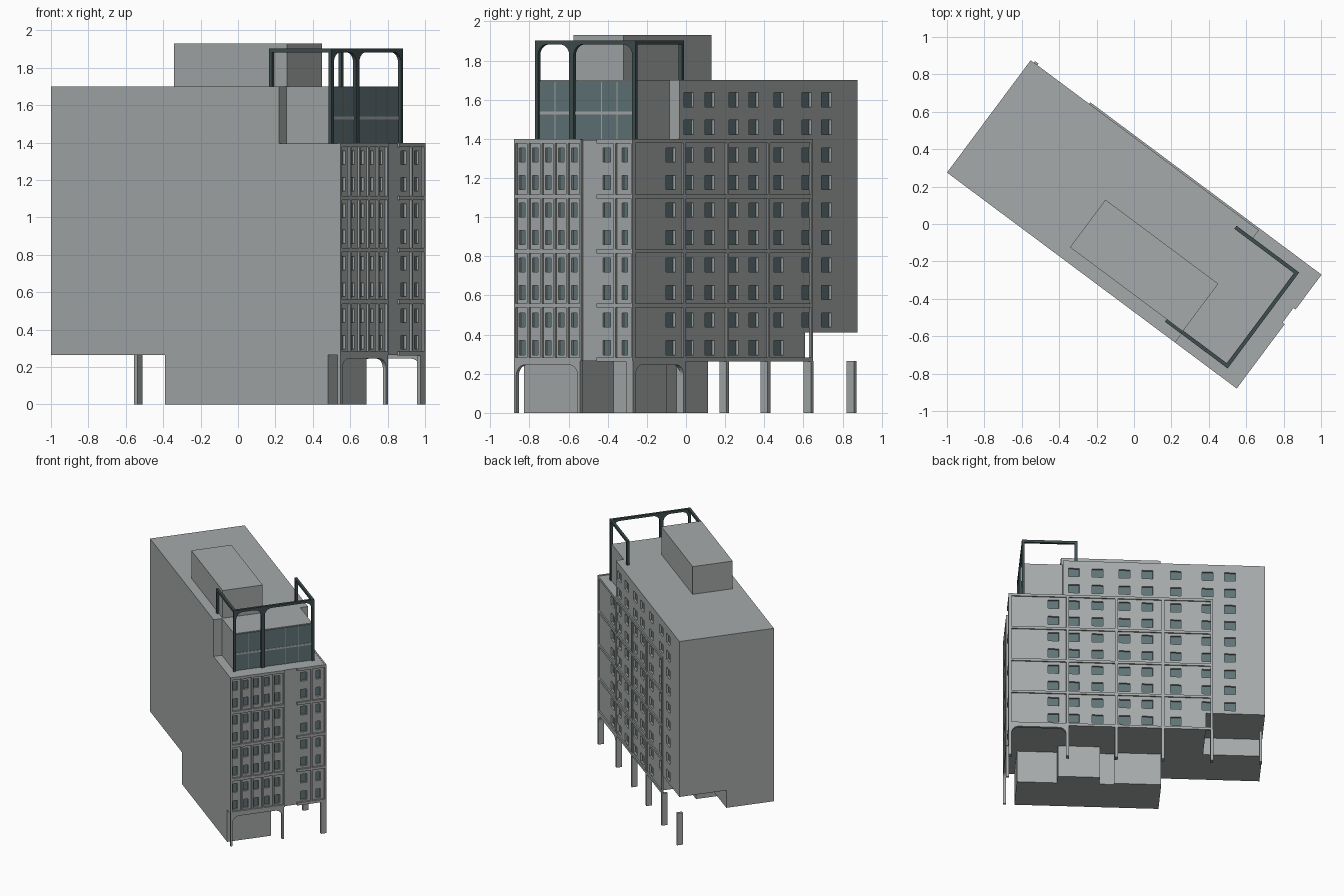
import bpy, bmesh, math
from mathutils import Matrix, Vector

if "Cube" in bpy.data.objects:
    bpy.data.objects.remove(bpy.data.objects["Cube"])

ROT = Matrix.Rotation(math.radians(-36.7), 4, 'Z')   # building is turned on its site


def mat(name, rgb):
    m = bpy.data.materials.new(name)
    m.diffuse_color = (*rgb, 1)
    m.use_nodes = True
    m.node_tree.nodes["Principled BSDF"].inputs["Base Color"].default_value = m.diffuse_color
    return m


WALL = mat("concrete_grey", (0.38, 0.40, 0.40))
GLASS = mat("blue_grey_glass", (0.12, 0.175, 0.185))
STEEL = mat("dark_steel", (0.05, 0.075, 0.078))


class Part:
    """Collects boxes and prisms in local u (length), v (width), z."""

    def __init__(self):
        self.bm = bmesh.new()

    def prism(self, pts, axis, a, b):
        # axis 'u': pts are (v, z); axis 'v': pts are (u, z)
        def place(p, d):
            return (d, p[0], p[1]) if axis == 'u' else (p[0], d, p[1])
        lo = [self.bm.verts.new(place(p, a)) for p in pts]
        hi = [self.bm.verts.new(place(p, b)) for p in pts]
        n = len(pts)
        faces = [self.bm.faces.new(lo), self.bm.faces.new(hi)]
        for i in range(n):
            j = (i + 1) % n
            faces.append(self.bm.faces.new((lo[i], lo[j], hi[j], hi[i])))
        return faces

    def box(self, u0, u1, v0, v1, z0, z1):
        return self.prism([(u0, z0), (u1, z0), (u1, z1), (u0, z1)], 'v', v0, v1)

    def fillet(self, axis, a, b, corner, side, z, r):
        # rounded bracket under a beam; side = +1 opens towards larger coordinate
        pts = [(corner, z)]
        for i in range(7):
            t = math.pi / 2 * i / 6
            pts.append((corner + side * r * (1 - math.cos(t)), z - r * (1 - math.sin(t))))
        self.prism(pts, axis, a, b)

    def build(self, name, *mats):
        bmesh.ops.recalc_face_normals(self.bm, faces=self.bm.faces)
        self.bm.transform(ROT)
        me = bpy.data.meshes.new(name)
        self.bm.to_mesh(me)
        self.bm.free()
        for m in mats:
            me.materials.append(m)
        ob = bpy.data.objects.new(name, me)
        bpy.context.collection.objects.link(ob)
        return ob


# main tower with stepped front terrace
EU, EV = 0.952, 0.372
tower = Part()
tower.prism([(-0.966, 0.265), (EU, 0.265), (EU, 1.395), (0.555, 1.395),
             (0.555, 1.70), (-0.966, 1.70)], 'v', -0.377, EV)
tower = tower.build("tower", WALL, GLASS)

# window recesses and the raised rear corner
cut = Part()
cut.box(-1.1, -0.52, 0.0, 0.6, 0.1, 0.41)


def window(u0, u1, v0, v1, z, axis):
    faces = cut.box(u0, u1, v0, v1, z - 0.036, z + 0.036)
    k = 0 if axis == 'u' else 1
    min(faces, key=lambda f: f.calc_center_median()[k]).material_index = 1


side_u = [0.629, 0.475, 0.296, 0.092, -0.079, -0.293, -0.532, -0.702]
rows = [1.60 - 0.1408 * i for i in range(10)]
BAY = 0.417 / 5
for r, z in enumerate(rows):
    for i, u in enumerate(side_u):
        if (r < 2 and i == 0) or (r == 9 and i > 5):
            continue
        window(u - 0.041, u + 0.041, EV - 0.015, EV + 0.05, z, 'v')
    if r >= 2:
        centres = [(-0.377 + BAY * (i + 0.5), 0.018) for i in range(5)]
        for v, h in centres + [(0.205, 0.025), (0.32, 0.018)]:
            window(EU - 0.015, EU + 0.05, v - h, v + h, z, 'u')
cutter = cut.build("window_cutter", WALL, GLASS)
cutter.hide_render = True
mod = tower.modifiers.new("openings", 'BOOLEAN')
mod.object = cutter
mod.operation = 'DIFFERENCE'
mod.solver = 'EXACT'
bpy.context.view_layer.objects.active = tower
bpy.ops.object.modifier_apply(modifier=mod.name)
bpy.data.objects.remove(cutter)

# lounge on the terrace with a glazed end
lounge = Part()
lounge.box(0.555, 0.842, -0.31, 0.31, 1.395, 1.70)
lounge.build("lounge", WALL)
pane = Part()
pane.box(0.842, 0.848, -0.305, 0.305, 1.395, 1.695)
pane.build("lounge_glazing", GLASS)
bars = Part()
bars.box(0.848, 0.851, -0.305, 0.305, 1.525, 1.54)
for v in (-0.2, 0.096, 0.195):
    bars.box(0.848, 0.851, v - 0.002, v + 0.002, 1.395, 1.695)
bars.build("lounge_mullions", WALL)

# rooftop plant room
plant = Part()
plant.box(-0.20, 0.552, -0.304, 0.013, 1.70, 1.93)
plant.build("plant_room", WALL)

# rooftop steel frame with rounded corners
steel = Part()
U0, U1, T = 0.455, 0.853, 0.010
for v in (-0.31, 0.31):
    steel.box(U0 - T, U1 + T, v - T, v + T, 1.882, 1.902)
    steel.box(U0 - T, U0 + T, v - T, v + T, 1.70, 1.882)
steel.box(U1 - T, U1 + T, -0.32, 0.32, 1.882, 1.902)
for v, w in ((-0.31, T), (-0.087, 0.014), (0.31, T)):
    steel.box(U1 - T, U1 + T, v - w, v + w, 1.395, 1.882)
    for s in (-1, 1):
        if abs(v + s * 0.05) < 0.31:
            steel.fillet('u', U1 - T, U1 + T, v + s * w, s, 1.882, 0.055)
steel.build("roof_frame", STEEL)

# facade grids
levels = [0.273, 0.549, 0.826, 1.105, 1.388]
posts_u = [0.955, 0.522, 0.154, -0.197, -0.565]
grid = Part()
for z in levels:
    grid.box(-0.575, 0.965, EV - 0.002, 0.382, z - 0.010, z + 0.010)
for u in posts_u:
    grid.box(u - 0.010, u + 0.010, EV - 0.002, 0.382, 0.265, 1.397)
grid.build("side_facade_grid", WALL)

grid = Part()
for z in levels:
    for v0, v1 in ((-0.377, 0.045), (0.15, 0.380)):
        grid.box(EU - 0.002, 0.966, v0, v1, z - 0.011, z + 0.011)
for v in [-0.371 + BAY * i for i in range(6)] + [0.265, 0.374]:
    grid.box(EU - 0.002, 0.966, v - 0.006, v + 0.006, 0.265, 1.397)
grid.build("front_facade_grid", WALL)

# ground floor rooms set back under the tower
base = Part()
base.prism([(-0.206, 0), (0.88, 0), (0.88, 0.265), (-0.206, 0.265)], 'v', -0.377, -0.03)
base.box(0.26, 0.578, -0.03, 0.07, 0, 0.265)
base.box(-0.206, 0.15, -0.03, -0.012, 0, 0.265)
base.build("ground_floor", WALL)

# columns along the side
cols = Part()
for u in posts_u[1:] + [-0.933]:
    cols.box(u - 0.011, u + 0.011, 0.337, 0.382, 0, 0.265)
cols.box(0.944, 0.966, 0.337, 0.382, 0, 0.265)
cols.build("columns", WALL)

# ground arcades at the front and along the side
arch = Part()
arch.box(0.944, 0.966, -0.377, 0.045, 0.245, 0.265)
for v, s in ((-0.377, 1), (0.045, -1)):
    arch.box(0.944, 0.966, min(v, v + s * 0.015), max(v, v + s * 0.015), 0, 0.245)
    arch.fillet('u', 0.944, 0.966, v + s * 0.015, s, 0.245, 0.055)
arch.box(0.533, 0.944, 0.36, 0.382, 0.245, 0.265)
for u, s in ((0.533, 1), (0.944, -1)):
    arch.fillet('v', 0.36, 0.382, u, s, 0.245, 0.055)
arch.build("arcade_arches", WALL)
